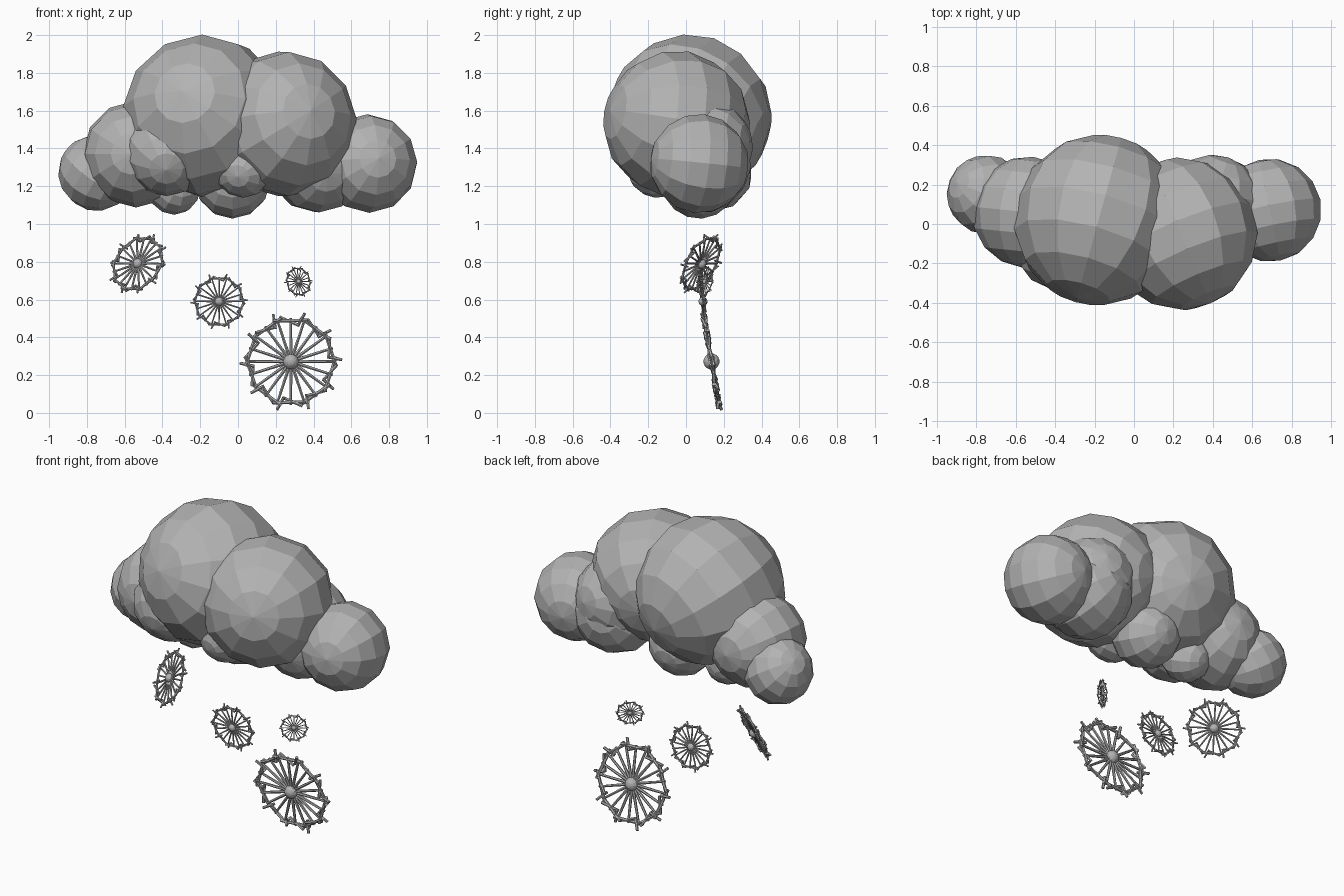
import bpy, bmesh, math
from mathutils import Vector, Matrix

if "Cube" in bpy.data.objects:
    bpy.data.objects.remove(bpy.data.objects["Cube"])


def make_material(name, value):
    mat = bpy.data.materials.new(name)
    mat.use_nodes = True
    colour = (value, value, value, 1)
    mat.diffuse_color = colour
    mat.node_tree.nodes["Principled BSDF"].inputs["Base Color"].default_value = colour
    return mat


grey = make_material("soft_grey", 0.45)


def finish(bm, name, centre):
    mesh = bpy.data.meshes.new(name)
    bm.to_mesh(mesh)
    bm.free()
    mesh.materials.append(grey)
    obj = bpy.data.objects.new(name, mesh)
    obj.location = centre
    bpy.context.collection.objects.link(obj)
    return obj


def facing(direction):
    return Vector(direction).to_track_quat('Z', 'Y').to_matrix().to_4x4()


# Cloud: faceted balls whose poles point in varied directions
def puff(name, centre, radius, pole):
    bm = bmesh.new()
    bmesh.ops.create_uvsphere(bm, u_segments=12, v_segments=8,
                              radius=radius * 1.01, matrix=facing(pole))
    finish(bm, name, centre)


puff("cloud_main_right", (-0.18, 0.02, 1.57), 0.43, (-.25, -.9, .3))
puff("cloud_main_left", (0.24, -0.05, 1.53), 0.385, (.37, -.89, .18))
puff("cloud_end_left", (0.69, 0.07, 1.32), 0.26, (.2, -.95, .1))
puff("cloud_end_right", (-0.75, 0.15, 1.27), 0.20, (-.75, .3, .6))
puff("cloud_side_right", (-0.54, 0.06, 1.37), 0.28, (-.1, -1, 0))
puff("cloud_front_right", (-0.38, -0.10, 1.38), 0.23, (0, -.9, -.4))
puff("cloud_front_middle", (0.03, -0.15, 1.30), 0.16, (-.2, -.9, -.3))
puff("cloud_bottom_right", (-0.34, 0.06, 1.19), 0.14, (.3, -.8, .4))
puff("cloud_bottom_middle", (-0.03, 0.07, 1.23), 0.20, (0, -.9, .3))
puff("cloud_bottom_left", (0.42, 0.08, 1.32), 0.26, (.2, -.9, -.2))
puff("cloud_back_left", (0.40, 0.10, 1.41), 0.25, (.3, .9, .1))


# Snowflakes: hub, spokes and a rim of crossing rods
def rod(bm, start, end, r_start, r_end):
    axis = end - start
    place = Matrix.Translation((start + end) / 2) @ facing(axis)
    bmesh.ops.create_cone(bm, cap_ends=True, segments=6, radius1=r_start,
                          radius2=r_end, depth=axis.length, matrix=place)


def polar(radius, angle, height=0):
    return Vector((radius * math.cos(angle), radius * math.sin(angle), height))


def snowflake(name, centre, radius, normal, spokes=20, bars=10):
    bm = bmesh.new()
    bmesh.ops.create_uvsphere(bm, u_segments=12, v_segments=8, radius=0.17)
    for i in range(spokes):
        a = math.tau * i / spokes
        rod(bm, polar(0.1, a), polar(0.93, a), 0.038, 0.028)
    step = math.tau / bars
    for i in range(bars):
        a = i * step
        lift = 0.04 if i % 2 else -0.04
        # Long bars overlap their neighbours, short ones cross them
        rod(bm, polar(0.96, a - 0.1, lift), polar(0.96, a + step + 0.1, -lift), 0.038, 0.038)
        rod(bm, polar(0.8, a + 0.1, -lift), polar(0.98, a + step * 0.9, lift), 0.034, 0.034)
        # Outward tips
        rod(bm, polar(0.78, a + 0.12, lift), polar(1.08, a + 0.04, -lift), 0.034, 0.034)
    bmesh.ops.transform(bm, matrix=facing(normal) @ Matrix.Scale(radius, 4), verts=bm.verts)
    finish(bm, name, centre)


snowflake("snowflake_large", (0.28, 0.135, 0.272), 0.25, (0, -1, -.17))
snowflake("snowflake_middle", (-0.10, 0.09, 0.59), 0.14, (0.05, -1, -.1))
snowflake("snowflake_right", (-0.53, 0.08, 0.79), 0.165, (0.5, 0.75, -0.4))
snowflake("snowflake_small", (0.32, 0.10, 0.695), 0.08, (0.5, -0.8, 0.15))
